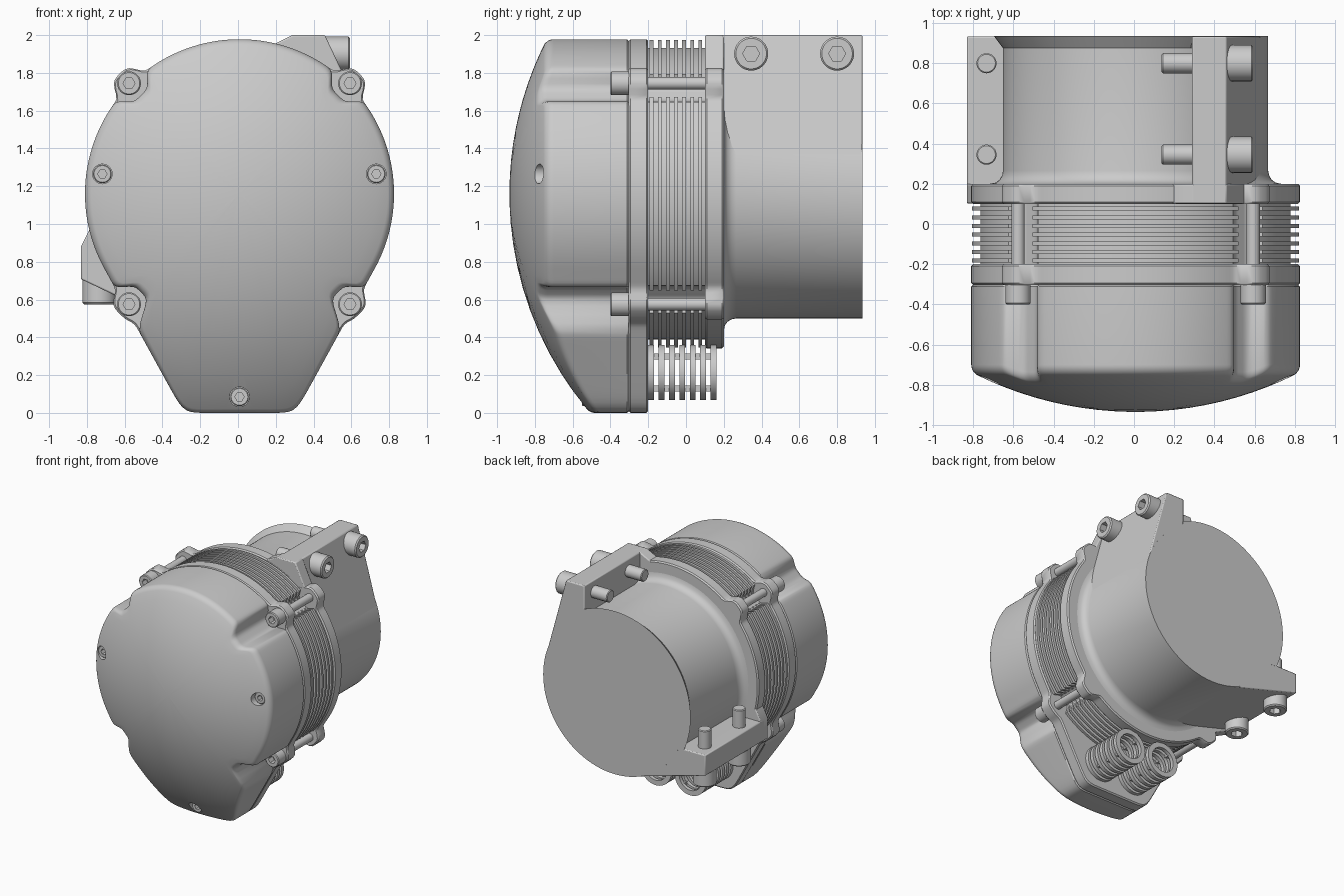
import bpy, bmesh
from math import sin, cos, pi, sqrt, atan2, exp, radians
from mathutils import Vector

if "Cube" in bpy.data.objects:
    bpy.data.objects.remove(bpy.data.objects["Cube"])

CX, CZ, R = 0.008, 1.16, 0.818          # main axis (along y) and radius
DOME_R, DOME_Y = 1.79, 0.855            # spherical front of the cover
LUG = 0.585                             # lug offset in x and z


def polar(bm, outline, rings, n, loc=None, direction=None, tube=False):
    """Skin of rings round an axis; each ring maps (outline radius, angle) to (radius, height)."""
    loc = Vector(loc or (CX, 0, CZ))
    q = Vector(direction).to_track_quat('Z', 'Y') if direction else None

    def put(u, v, h):
        return bm.verts.new(loc + (q @ Vector((u, v, h)) if q else Vector((u, h, v))))
    loops, heights = [], []
    for ring in rings:
        pts = []
        for i in range(n):
            t = 2 * pi * i / n
            r, h = ring(outline(t), t)
            pts.append((r * cos(t), r * sin(t), h))
        loops.append([put(*p) for p in pts])
        heights.append(sum(p[2] for p in pts) / n)
    pairs = list(zip(loops, loops[1:]))
    if tube:
        pairs.append((loops[-1], loops[0]))
    for a, b in pairs:
        for i in range(n):
            j = (i + 1) % n
            bm.faces.new((a[i], a[j], b[j], b[i]))
    if not tube:
        for loop, h in ((loops[0], heights[0]), (loops[-1], heights[-1])):
            c = put(0, 0, h)
            for i in range(n):
                bm.faces.new((loop[i], loop[(i + 1) % n], c))


def smooth(ob):
    bpy.ops.object.select_all(action='DESELECT')
    ob.select_set(True)
    bpy.context.view_layer.objects.active = ob
    bpy.ops.object.shade_smooth_by_angle(angle=radians(32))


def finish(bm, name):
    bmesh.ops.recalc_face_normals(bm, faces=bm.faces)
    me = bpy.data.meshes.new(name)
    bm.to_mesh(me)
    bm.free()
    ob = bpy.data.objects.new(name, me)
    bpy.context.collection.objects.link(ob)
    smooth(ob)
    return ob


def ring(dr, h):
    return lambda ro, t: (ro + dr, h)


def slab(y0, y1, b=0.01):
    return [ring(-b, y0), ring(0, y0 + b), ring(0, y1 - b), ring(-b, y1)]


# Outlines as radius over angle
def hull(t):
    a = abs((t + pi / 2 + pi) % (2 * pi) - pi)      # angle from straight down
    side = radians(61.2)
    if a > side:
        return R
    s, b = R / cos(side - a), CZ / cos(a)
    return (s ** -40 + b ** -40) ** (-1 / 40)


def at_lugs(base, target, width, power):
    def f(t):
        d = (t % (pi / 2)) - pi / 4
        w = exp(-abs(d / width) ** power)
        return base(t) * (1 - w) + target * w
    return f


def circle(r):
    return lambda t: r


# Domed front cover with notches for the bolt heads
def edge(k):
    def f(ro, t):
        c, f_r = ro - 0.06, DOME_R - 0.06
        up = sqrt(f_r ** 2 - c ** 2)
        a = atan2(up, c) * k
        return c + 0.06 * cos(a), DOME_Y - up - 0.06 * sin(a)
    return f


def dome(s):
    def f(ro, t):
        r = edge(1)(ro, t)[0] * s
        return r, DOME_Y - sqrt(DOME_R ** 2 - r ** 2)
    return f


bm = bmesh.new()
rings = [ring(-0.008, -0.303), ring(0, -0.312)]
rings += [edge(k / 6) for k in range(7)]
rings += [dome(s) for s in (0.92, 0.84, 0.74, 0.64, 0.54, 0.44, 0.34, 0.24, 0.14, 0.05)]
polar(bm, at_lugs(hull, 0.738, 0.115, 4), rings, 288)
cover = finish(bm, "front_cover")


# Socket head bolt: starts at tail, head towards direction
def bolt(name, tail, direction, shank_len, shank_r, head_r, head_len):
    top = shank_len + head_len
    c, hx = head_r * 0.1, head_r * 0.5

    def hexagon(h):
        return lambda ro, t: (hx * cos(pi / 6) / cos(t % (pi / 3) - pi / 6), h)
    b = bmesh.new()
    polar(b, circle(0), [
        ring(shank_r * 0.88, 0), ring(shank_r, shank_r * 0.12), ring(shank_r, shank_len),
        ring(head_r, shank_len), ring(head_r, top - c), ring(head_r - c, top),
        hexagon(top), hexagon(top - head_len * 0.55)], 36, tail, direction)
    finish(b, name)


# Recessed cover screws
for i, (x, z, y) in enumerate(((-0.718, 1.265, -0.755), (0.732, 1.265, -0.755), (CX, 0.085, -0.55))):
    bm = bmesh.new()
    polar(bm, circle(0.052), [ring(0, -1.1), ring(0, y + 0.06)], 32, (x, 0, z))
    cutter = finish(bm, "screw_cutter")
    cutter.hide_render = True
    mod = cover.modifiers.new("hole", 'BOOLEAN')
    mod.object, mod.operation, mod.solver = cutter, 'DIFFERENCE', 'EXACT'
    bpy.context.view_layer.objects.active = cover
    bpy.ops.object.modifier_apply(modifier=mod.name)
    bpy.data.objects.remove(cutter)
    bolt(f"cover_screw_{i}", (x, y + 0.12, z), (0, -1, 0), 0.04, 0.03, 0.049, 0.08)
smooth(cover)

# Front and rear flanges with lugs
bm = bmesh.new()
polar(bm, at_lugs(hull, 0.898, 0.1, 4), slab(-0.304, -0.2), 288)
finish(bm, "front_flange")
bm = bmesh.new()
polar(bm, at_lugs(circle(R), 0.898, 0.1, 4), slab(0.1, 0.2), 288)
finish(bm, "rear_flange")

# Cooling fins around a core, cleared around the tie bolts
bm = bmesh.new()
polar(bm, at_lugs(circle(0.772), 0.74, 0.085, 8), [ring(0, -0.21), ring(0, 0.11)], 240)
finish(bm, "fin_core")
bm = bmesh.new()
for i in range(7):
    y = -0.182 + 0.043 * i
    polar(bm, at_lugs(circle(R - 0.004), 0.735, 0.085, 8), [ring(0, y - 0.01), ring(0, y + 0.01)], 240)
finish(bm, "cooling_fins")

# Tie bolts through the lugs
for sx in (-1, 1):
    for sz in (-1, 1):
        bolt(f"tie_bolt_{sx}_{sz}", (CX + sx * LUG, 0.195, CZ + sz * LUG), (0, -1, 0), 0.495, 0.033, 0.063, 0.1)


# Rear clamp body: fillet at the flange, lip on the upper left of the back end
def lip(ro, t):
    return ro + (0.045 if radians(64) < t < radians(206) else 0), 0.935


bm = bmesh.new()
polar(bm, circle(0.66), [ring(0.065, 0.19), ring(0.065, 0.2), ring(0.037, 0.206), ring(0.017, 0.22),
                         ring(0.004, 0.243), ring(0, 0.265), ring(0, 0.875), lip], 192)
finish(bm, "rear_body")


# Clamp ears, second one mirrored across the diagonal
def prism(name, pts, y0, y1, mirror):
    b = bmesh.new()
    pts = [(-v, -u) if mirror else (u, v) for u, v in pts]
    f = b.faces.new([b.verts.new((CX + u, y0, CZ + v)) for u, v in pts])
    ext = bmesh.ops.extrude_face_region(b, geom=[f])["geom"]
    bmesh.ops.translate(b, verts=[g for g in ext if isinstance(g, bmesh.types.BMVert)], vec=(0, y1 - y0, 0))
    ob = finish(b, name)
    m = ob.modifiers.new("bevel", 'BEVEL')
    m.width, m.segments = 0.008, 2


EAR = [(0.28, 0.84), (0.452, 0.84), (0.634, 0.18), (0.3, 0.2), (0.28, 0.4)]
ROOT = [(0.17, 0.785), (0.28, 0.84), (0.452, 0.84), (0.58, 0.57), (0.3, 0.3)]
for mirror, side in ((False, "top"), (True, "left")):
    prism(f"clamp_ear_{side}", EAR, 0.102, 0.934, mirror)
    prism(f"ear_root_{side}", ROOT, 0.101, 0.2, mirror)
    for y in (0.345, 0.8):
        if mirror:
            tail, d = (CX - 0.742, y, CZ - 0.13), (0, 0, -1)
        else:
            tail, d = (CX + 0.13, y, CZ + 0.742), (1, 0, 0)
        bolt(f"clamp_bolt_{side}_{y}", tail, d, 0.325, 0.05, 0.09, 0.13)

# Slotted strain relief sleeves: rings joined by alternating bridges
for sx in (-1, 1):
    bm = bmesh.new()
    x, z = CX + sx * 0.16, 0.214
    for i in range(7):
        y = -0.2 + 0.055 * i
        polar(bm, circle(0), [ring(0.103, y), ring(0.145, y), ring(0.145, y + 0.031), ring(0.103, y + 0.031)],
              48, (x, 0, z), tube=True)
        if i < 6:
            for k in (0, pi):
                a = k + pi / 4 + i * pi / 2
                cube = bmesh.ops.create_cube(bm, size=1)["verts"]
                bmesh.ops.scale(bm, verts=cube, vec=(0.03, 0.04, 0.03))
                bmesh.ops.translate(bm, verts=cube, vec=(x + 0.12 * cos(a), y + 0.043, z + 0.12 * sin(a)))
    finish(bm, "cable_sleeve_" + ("left" if sx < 0 else "right"))
